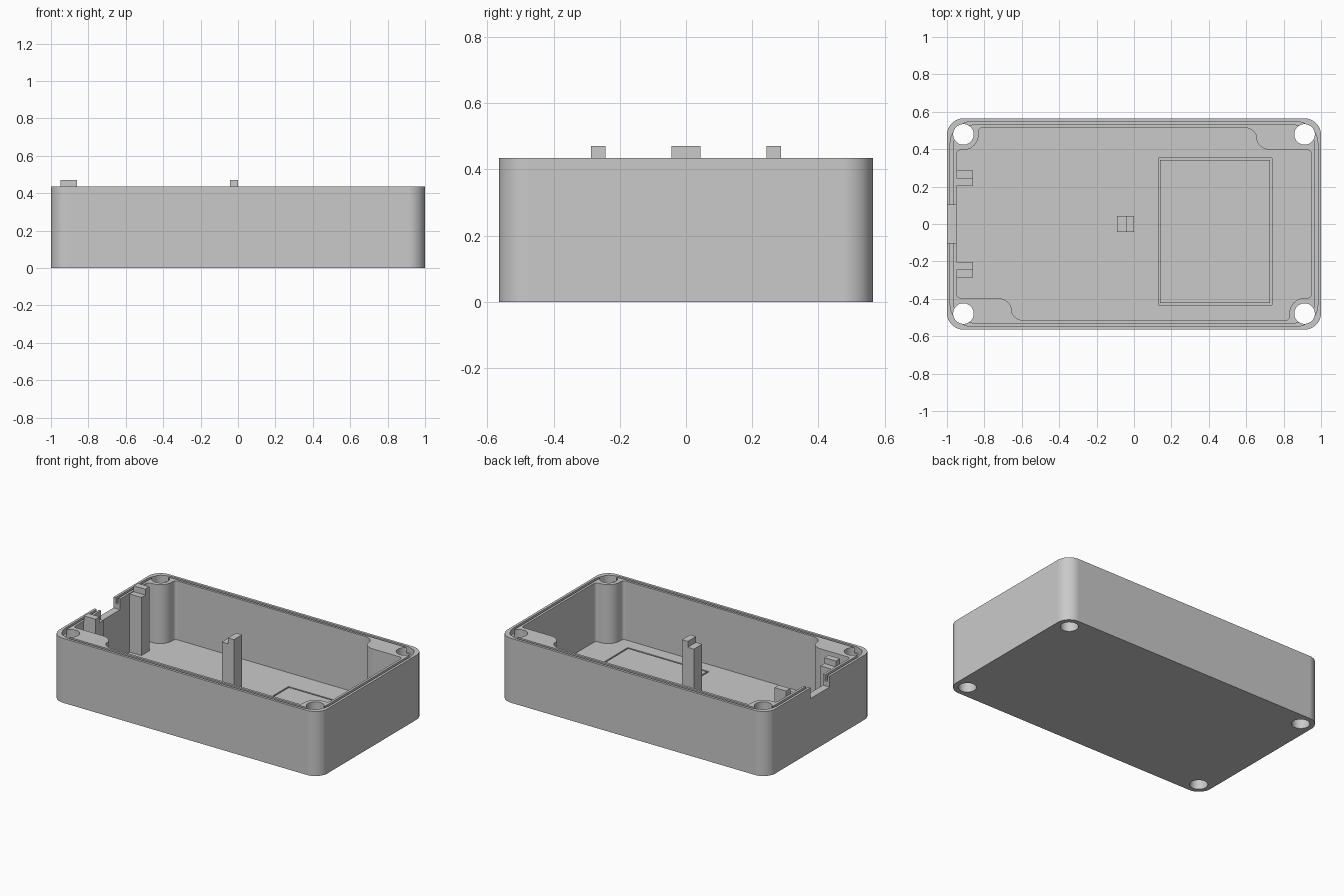
import bpy, bmesh, math

if "Cube" in bpy.data.objects:
    bpy.data.objects.remove(bpy.data.objects["Cube"])

H, FLOOR, RIM = 0.47, 0.038, 0.435

grey = bpy.data.materials.new("plain grey")
grey.diffuse_color = (0.59, 0.59, 0.59, 1)
grey.use_nodes = True
grey.node_tree.nodes["Principled BSDF"].inputs["Base Color"].default_value = grey.diffuse_color


def arc(cx, cy, rx, ry, a0, a1, n=10):
    """Points on an elliptical arc, angles in degrees."""
    out = []
    for i in range(n + 1):
        a = math.radians(a0 + (a1 - a0) * i / n)
        out.append((cx + rx * math.cos(a), cy + ry * math.sin(a)))
    return out


def round_rect(hx, hy, r, cx=0, cy=0):
    pts = []
    for sx, sy, a in ((1, 1, 0), (-1, 1, 90), (-1, -1, 180), (1, -1, 270)):
        pts += arc(cx + sx * (hx - r), cy + sy * (hy - r), r, r, a, a + 90, 12)
    return pts


def rect(x0, x1, y0, y1):
    return [(x0, y0), (x1, y0), (x1, y1), (x0, y1)]


def prism(name, pts, z0, z1):
    bm = bmesh.new()
    face = bm.faces.new([bm.verts.new((x, y, z0)) for x, y in pts])
    up = bmesh.ops.extrude_face_region(bm, geom=[face])["geom"]
    bmesh.ops.translate(bm, vec=(0, 0, z1 - z0),
                        verts=[v for v in up if isinstance(v, bmesh.types.BMVert)])
    bmesh.ops.recalc_face_normals(bm, faces=bm.faces)
    mesh = bpy.data.meshes.new(name)
    bm.to_mesh(mesh)
    bm.free()
    mesh.materials.append(grey)
    ob = bpy.data.objects.new(name, mesh)
    bpy.context.collection.objects.link(ob)
    return ob


def combine(ob, other, op="DIFFERENCE"):
    """Boolean the second object into the first and discard it."""
    mod = ob.modifiers.new(op.lower(), "BOOLEAN")
    mod.operation, mod.object, mod.solver = op, other, "EXACT"
    bpy.context.view_layer.objects.active = ob
    bpy.ops.object.modifier_apply(modifier=mod.name)
    bpy.data.objects.remove(other)


def ring(name, outer, inner, z0, z1):
    ob = prism(name, outer, z0, z1)
    combine(ob, prism("ring_core", inner, z0 - 0.1, z1 + 0.1))
    return ob


# Tray body
body = prism("enclosure_body", round_rect(1, 0.565, 0.09), 0, RIM)

# Cavity outline: half is drawn, the other half is it turned by 180 degrees
half = arc(-0.93, 0.375, 0.02, 0.02, 180, 90, 4)            # left wall end
half += arc(-0.915, 0.48, 0.085, 0.085, 270, 360)           # small boss
half += arc(-0.81, 0.495, 0.02, 0.02, 180, 90, 4)
half += arc(0.585, 0.458, 0.07, 0.058, 90, 0)               # S curve of wide boss
half += arc(0.735, 0.458, 0.08, 0.063, 180, 270)[1:]
half += arc(0.93, 0.375, 0.02, 0.02, 90, 0, 4)
cavity = half + [(-x, -y) for x, y in half]
combine(body, prism("cavity_cutter", cavity, FLOOR, 1))

# Seal groove in the rim
combine(body, ring("groove_cutter", round_rect(0.983, 0.548, 0.12),
                   round_rect(0.966, 0.531, 0.105), RIM - 0.04, RIM + 0.1))

# Outlet notch in the left wall
combine(body, prism("notch_cutter", rect(-1.1, -0.94, -0.102, 0.102), 0.362, 1))

# Fine frame groove in the floor
combine(body, ring("floor_frame_cutter", rect(0.13, 0.737, -0.432, 0.352),
                   rect(0.14, 0.727, -0.422, 0.342), FLOOR - 0.01, FLOOR + 0.1))

# Screw holes through the four corners
for sx in (-1, 1):
    for sy in (-1, 1):
        combine(body, prism("hole_cutter",
                            arc(sx * 0.912, sy * 0.479, 0.055, 0.055, 0, 350, 35), -0.1, 1))

# Smooth the round corners, keep flats flat
bpy.ops.object.select_all(action="DESELECT")
body.select_set(True)
bpy.context.view_layer.objects.active = body
bpy.ops.object.shade_smooth_by_angle(angle=math.radians(30))
weighted = body.modifiers.new("weighted_normals", "WEIGHTED_NORMAL")
weighted.keep_sharp = True


def post(name, low, high):
    """Stepped board support: a lower shelf beside a taller stop."""
    ob = prism(name, rect(*low), FLOOR - 0.01, RIM - 0.005)
    combine(ob, prism("post_stop", rect(*high), FLOOR - 0.01, H), "UNION")


# Board supports
post("centre_post", (-0.09, 0, -0.044, 0.044), (-0.044, 0, -0.044, 0.044))
post("left_post_back", (-0.955, -0.862, 0.202, 0.287), (-0.948, -0.862, 0.243, 0.287))
post("left_post_front", (-0.955, -0.862, -0.287, -0.202), (-0.948, -0.862, -0.287, -0.243))
